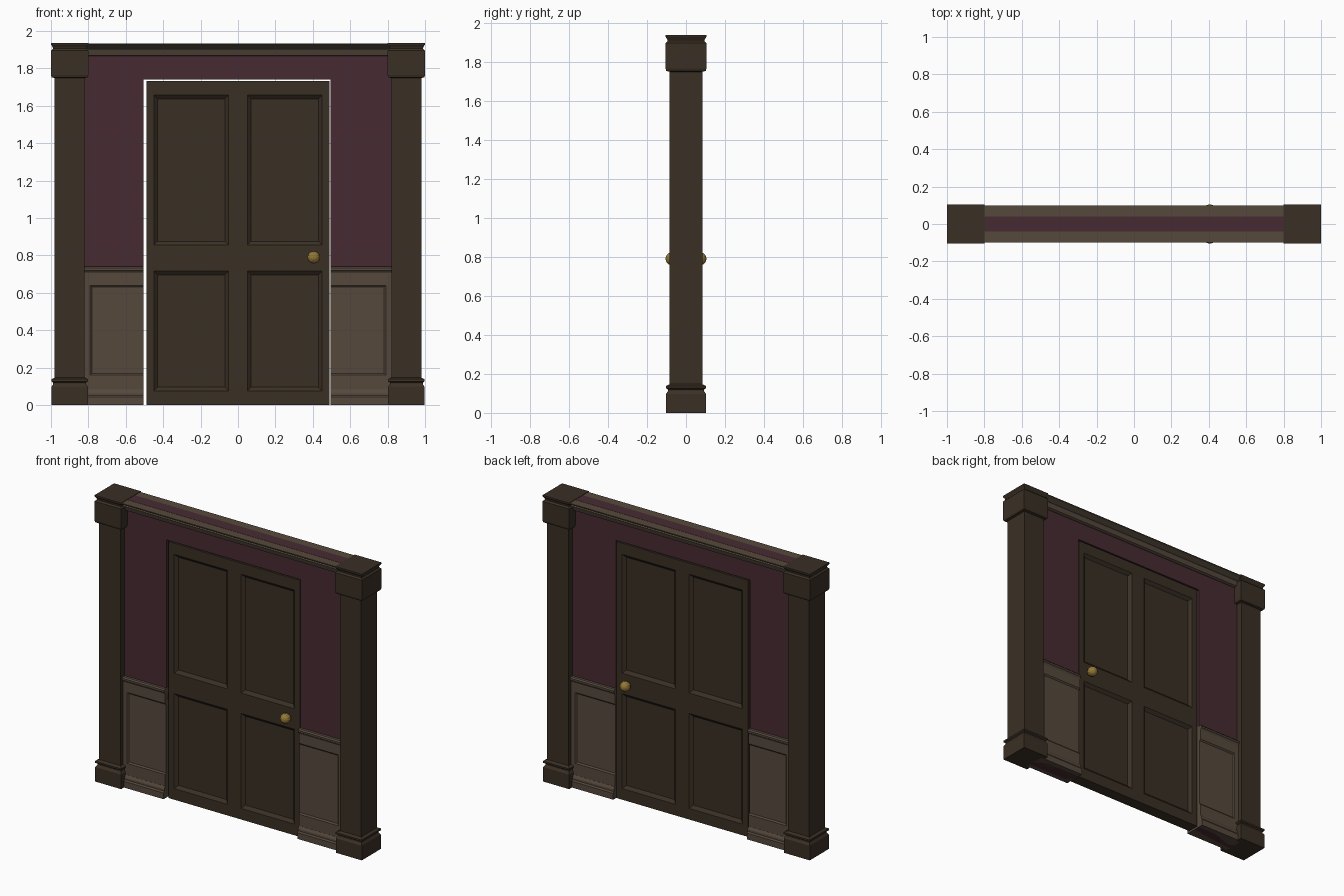
import bpy, bmesh
from mathutils import Vector

if "Cube" in bpy.data.objects:
    bpy.data.objects.remove(bpy.data.objects["Cube"])


def mat(name, r, g, b):
    m = bpy.data.materials.new(name)
    m.diffuse_color = (r, g, b, 1)
    m.use_nodes = True
    m.node_tree.nodes["Principled BSDF"].inputs["Base Color"].default_value = m.diffuse_color
    return m


DARK = mat("dark_wood", 0.042, 0.029, 0.018)
TRIM = mat("trim_wood", 0.092, 0.066, 0.046)
WINE = mat("wine_wall", 0.062, 0.024, 0.031)
BRASS = mat("brass", 0.30, 0.19, 0.04)


def finish(name, bm, material):
    bmesh.ops.recalc_face_normals(bm, faces=bm.faces)
    me = bpy.data.meshes.new(name)
    bm.to_mesh(me)
    bm.free()
    ob = bpy.data.objects.new(name, me)
    bpy.context.collection.objects.link(ob)
    if material:
        me.materials.append(material)
    return ob


def panelled_slab(name, xs, zs, half_y, cells, inset, depth, material):
    """Box divided by cuts; listed (column, row) cells are recessed front and back."""
    bm = bmesh.new()
    bmesh.ops.create_cube(bm, size=2)
    for v in bm.verts:
        v.co = Vector((xs[0] if v.co.x < 0 else xs[-1], v.co.y * half_y,
                       zs[0] if v.co.z < 0 else zs[-1]))
    for cuts, axis in ((xs, Vector((1, 0, 0))), (zs, Vector((0, 0, 1)))):
        for c in cuts[1:-1]:
            bmesh.ops.bisect_plane(bm, geom=bm.verts[:] + bm.edges[:] + bm.faces[:],
                                   plane_co=axis * c, plane_no=axis)
    bmesh.ops.recalc_face_normals(bm, faces=bm.faces)
    chosen = []
    for f in bm.faces:
        c = f.calc_center_median()
        if abs(f.normal.y) > 0.9 and any(
                xs[i] < c.x < xs[i + 1] and zs[j] < c.z < zs[j + 1] for i, j in cells):
            chosen.append(f)
    bmesh.ops.inset_individual(bm, faces=chosen, thickness=inset, depth=-depth)
    return finish(name, bm, material)


def moulding(name, half_x, profile, material):
    """Half profile of (y, z) mirrored to the back and run along x."""
    loop = profile + [(-y, z) for y, z in reversed(profile)]
    bm = bmesh.new()
    f = bm.faces.new([bm.verts.new((-half_x, y, z)) for y, z in loop])
    ext = bmesh.ops.extrude_face_region(bm, geom=[f])
    vs = [g for g in ext["geom"] if isinstance(g, bmesh.types.BMVert)]
    bmesh.ops.translate(bm, verts=vs, vec=(2 * half_x, 0, 0))
    return finish(name, bm, material)


def square_column(name, x, profile, material):
    """Stack of rectangles given as (half width, z)."""
    bm = bmesh.new()
    rings = [[bm.verts.new((x + sx * h, sy * h * 1.05, z))
              for sx, sy in ((-1, -1), (1, -1), (1, 1), (-1, 1))] for h, z in profile]
    for a, b in zip(rings, rings[1:]):
        for i in range(4):
            bm.faces.new((a[i], a[(i + 1) % 4], b[(i + 1) % 4], b[i]))
    bm.faces.new(rings[0])
    bm.faces.new(rings[-1])
    return finish(name, bm, material)


# Wall, wainscot and mouldings, run full width before the doorway is cut
wall = panelled_slab("wall", [-0.86, 0.86], [0, 1.934], 0.04, [], 0, 0, WINE)
wainscot = panelled_slab("wainscot", [-0.83, -0.79, 0.79, 0.83], [0, 0.16, 0.64, 0.725],
                         0.055, [(1, 1)], 0.013, 0.008, TRIM)
rail = moulding("chair_rail", 0.83, [(0.055, 0.705), (0.06, 0.715), (0.066, 0.72),
                                     (0.066, 0.732), (0.058, 0.74)], TRIM)
baseboard = moulding("baseboard", 0.83, [(0.072, 0), (0.072, 0.042), (0.065, 0.052),
                                         (0.065, 0.065), (0.056, 0.082)], TRIM)
moulding("crown_moulding", 0.82, [(0.05, 1.865), (0.06, 1.87), (0.07, 1.90), (0.065, 1.906),
                                  (0.09, 1.922), (0.1, 1.927), (0.1, 1.933)], TRIM)

# Doorway cutter
cutter = panelled_slab("doorway_cutter", [-0.506, 0.494], [-0.2, 1.741], 0.3, [], 0, 0, None)
cutter.hide_render = True
cutter.hide_set(True)
for ob in (wall, wainscot, rail, baseboard):
    m = ob.modifiers.new("doorway", "BOOLEAN")
    m.operation = "DIFFERENCE"
    m.solver = "EXACT"
    m.object = cutter

# Four-panel door
panelled_slab("door", [-0.49, -0.45, -0.05, 0.05, 0.45, 0.49],
              [0, 0.075, 0.717, 0.855, 1.658, 1.733], 0.04,
              [(1, 1), (3, 1), (1, 3), (3, 3)], 0.029, 0.018, DARK)

# Corner posts with base and capital
POST = [(0.097, 0), (0.097, 0.098), (0.088, 0.112), (0.088, 0.12), (0.098, 0.127),
        (0.098, 0.138), (0.08, 0.147), (0.08, 1.748), (0.096, 1.752), (0.1, 1.765),
        (0.1, 1.895), (0.09, 1.905), (0.09, 1.912), (0.1, 1.928), (0.1, 1.936)]
for side, x in (("left", -0.9), ("right", 0.9)):
    square_column(side + "_post", x, POST, DARK)

# Door knobs with stems, front and back
for side, s in (("front", -1), ("back", 1)):
    bpy.ops.mesh.primitive_uv_sphere_add(segments=12, ring_count=8, radius=0.034,
                                         location=(0.405, s * 0.071, 0.79),
                                         rotation=(1.5708, 0, 0))
    knob = bpy.context.object
    knob.name = side + "_knob"
    knob.data.materials.append(BRASS)
    bpy.ops.mesh.primitive_cylinder_add(vertices=12, radius=0.015, depth=0.03,
                                        location=(0.405, s * 0.045, 0.79),
                                        rotation=(1.5708, 0, 0))
    stem = bpy.context.object
    stem.name = side + "_knob_stem"
    stem.data.materials.append(BRASS)
